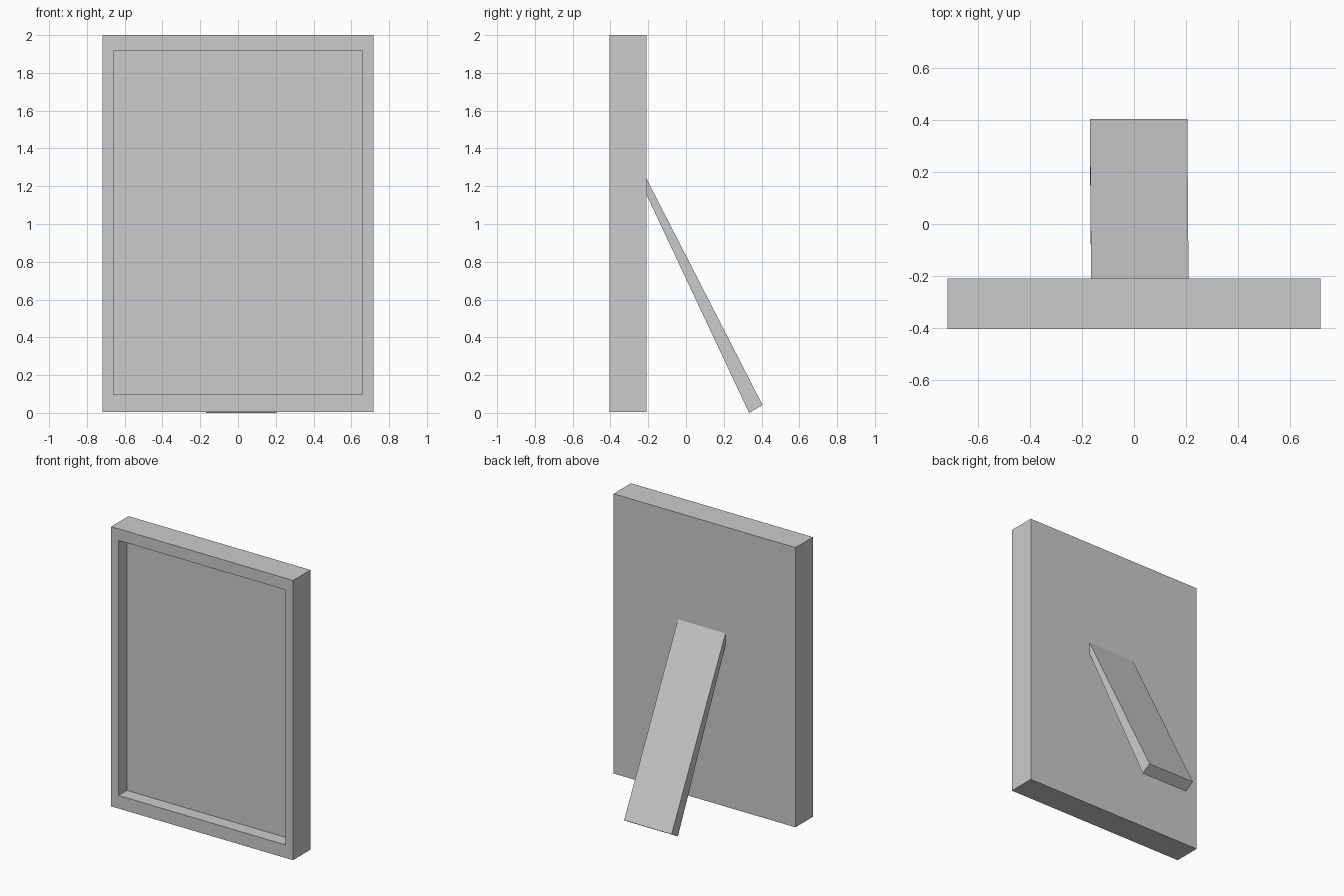
import bpy
import bmesh

if "Cube" in bpy.data.objects:
    bpy.data.objects.remove(bpy.data.objects["Cube"])


def loft(name, loops):
    """Closed solid skinned through matching vertex loops, capped at both ends."""
    bm = bmesh.new()
    rings = [[bm.verts.new(p) for p in loop] for loop in loops]
    n = len(rings[0])
    for a, b in zip(rings, rings[1:]):
        for i in range(n):
            j = (i + 1) % n
            bm.faces.new((a[i], a[j], b[j], b[i]))
    bm.faces.new(rings[0])
    bm.faces.new(rings[-1])
    bmesh.ops.recalc_face_normals(bm, faces=bm.faces)
    mesh = bpy.data.meshes.new(name)
    bm.to_mesh(mesh)
    bm.free()
    obj = bpy.data.objects.new(name, mesh)
    bpy.context.collection.objects.link(obj)
    return obj


def rect(half_w, z0, z1, y):
    return [(-half_w, y, z0), (half_w, y, z0), (half_w, y, z1), (-half_w, y, z1)]


FRONT, BACK, RECESS = -0.405, -0.209, -0.31

# Frame: outer block with a shallow picture recess in the front
outer = (0.718, 0.004, 2.0)
inner = (0.659, 0.097, 1.917)
loft("picture_frame", [rect(*outer, BACK), rect(*outer, FRONT),
                       rect(*inner, FRONT), rect(*inner, RECESS)])

# Easel leg: leaning strut profile (y, z), meeting the back of the frame flush
profile = [(BACK, 1.24), (BACK, 1.155), (0.334, 0.0), (0.405, 0.042)]


def leg_side(x):
    # the leg drifts very slightly sideways towards its top
    return [(x + 0.004 * z, y, z) for y, z in profile]


loft("easel_leg", [leg_side(-0.17), leg_side(0.205)])
